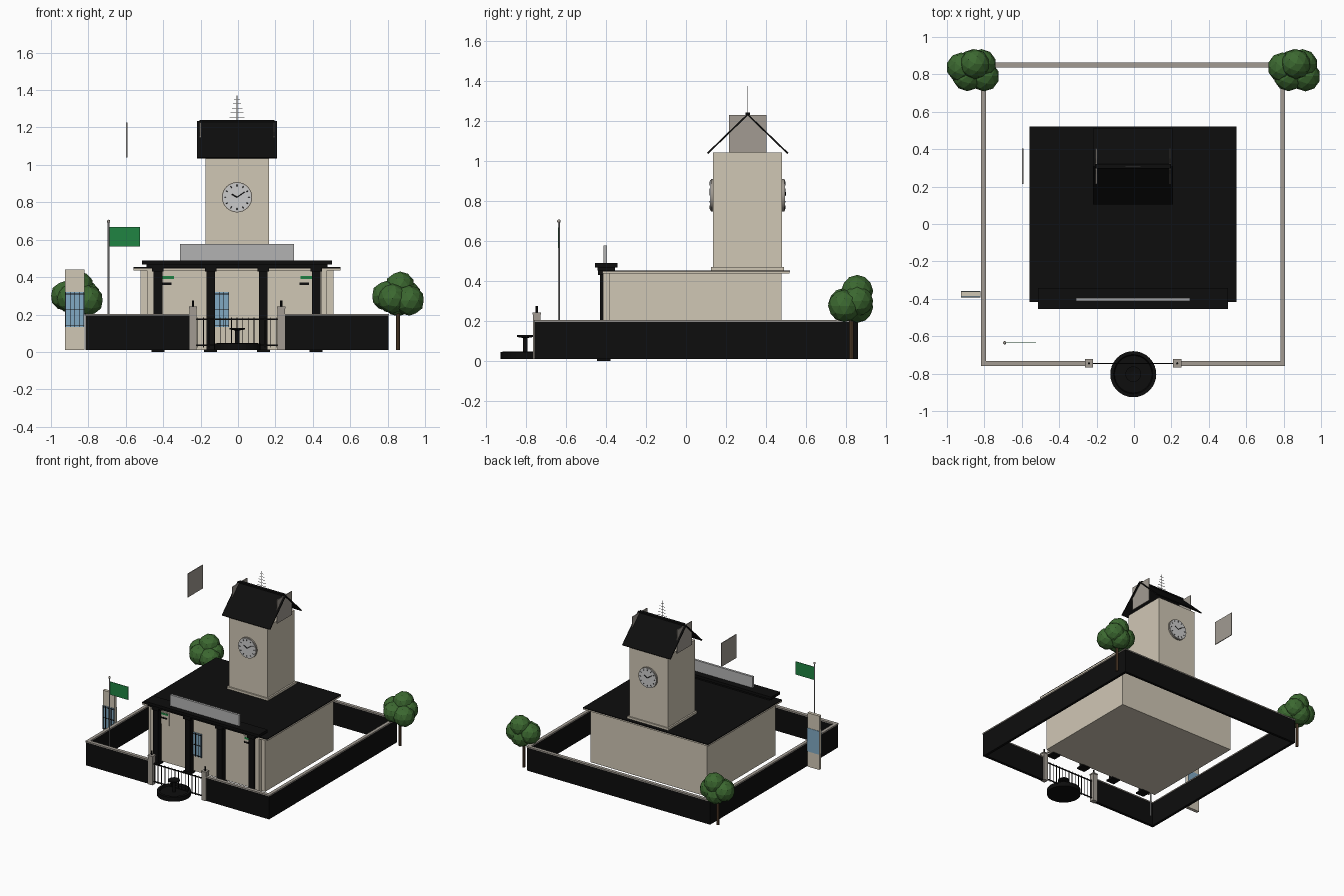
import bpy, math
from mathutils import Vector, Matrix

if "Cube" in bpy.data.objects:
    bpy.data.objects.remove(bpy.data.objects["Cube"])

CX = -0.005  # symmetry axis of the building


def mat(name, r, g, b):
    m = bpy.data.materials.new(name)
    m.diffuse_color = (r, g, b, 1)
    m.use_nodes = True
    m.node_tree.nodes["Principled BSDF"].inputs["Base Color"].default_value = m.diffuse_color
    return m


BEIGE = mat("beige", .63, .57, .46)
BLACK = mat("black", .004, .004, .004)
STONE = mat("stone", .36, .33, .29)
SILVER = mat("silver", .45, .45, .45)
WHITE = mat("white", .65, .66, .66)
GREEN = mat("green", .014, .23, .055)
LEAF = mat("leaf", .045, .14, .03)
BARK = mat("bark", .09, .05, .025)
GLASS = mat("glass", .22, .40, .55)


def finish(name, m):
    o = bpy.context.object
    o.name = name
    o.data.materials.append(m)
    return o


def box(name, x0, x1, y0, y1, z0, z1, m):
    bpy.ops.mesh.primitive_cube_add(size=1, location=((x0+x1)/2, (y0+y1)/2, (z0+z1)/2))
    o = finish(name, m)
    o.data.transform(Matrix.Diagonal((x1-x0, y1-y0, z1-z0, 1)))
    return o


def cyl(name, p0, p1, r, m, n=12):
    p0, p1 = Vector(p0), Vector(p1)
    d = p1 - p0
    bpy.ops.mesh.primitive_cylinder_add(vertices=n, radius=r, depth=d.length, location=(p0+p1)/2,
                                        rotation=d.to_track_quat('Z', 'Y').to_euler())
    o = finish(name, m)
    if n > 8:
        bpy.ops.object.shade_smooth_by_angle(angle=math.radians(35))
    return o


def lathe(name, profile, loc, m, n=32):
    verts, faces, k = [], [], len(profile)
    for i in range(n):
        a = 2*math.pi*i/n
        verts += [(r*math.cos(a), r*math.sin(a), z) for r, z in profile]
        j = (i+1) % n
        faces += [(i*k+s, j*k+s, j*k+s+1, i*k+s+1) for s in range(k-1)]
    faces += [[i*k for i in reversed(range(n))], [i*k+k-1 for i in range(n)]]
    me = bpy.data.meshes.new(name)
    me.from_pydata(verts, [], faces)
    me.materials.append(m)
    o = bpy.data.objects.new(name, me)
    o.location = loc
    bpy.context.collection.objects.link(o)
    return o


# perimeter wall with stone coping
def wall(x0, x1, y0, y1):
    box("perimeter_wall", x0, x1, y0, y1, .01, .195, BLACK)
    e = .003
    box("wall_coping", x0-e, x1+e, y0-e, y1+e, .195, .204, STONE)


for s in (-1, 1):
    a, b = sorted((CX+s*.79, CX+s*.81))
    wall(a, b, -.757, .86)
    a, b = sorted((CX+s*.25, CX+s*.79))
    wall(a, b, -.757, -.735)
    # gate post, cap and finial
    px = CX+s*.236
    box("gate_post", px-.019, px+.019, -.764, -.726, .01, .232, STONE)
    box("gate_post_cap", px-.022, px+.022, -.767, -.723, .232, .242, STONE)
    cyl("gate_post_finial", (px, -.745, .242), (px, -.745, .275), .006, BLACK, 8)
wall(CX-.79, CX+.79, .84, .86)

# iron gate
for z in (.035, .175):
    box("gate_rail", CX-.217, CX+.217, -.748, -.742, z-.004, z+.004, BLACK)
for i in range(15):
    x = CX-.21+i*.03
    box("gate_bar", x-.002, x+.002, -.747, -.743, .025, .185, BLACK)

# fountain
lathe("fountain", [(.123, .01), (.123, .045), (.105, .047), (.1, .035), (.012, .035),
                   (.012, .115), (.042, .12), (.042, .129), (.015, .125)], (-.004, -.803, 0), BLACK)

# main hall and flat roof
box("hall_body", CX-.515, CX+.515, -.385, .478, .01, .437, BEIGE)
box("roof_edge", CX-.553, CX+.553, -.417, .517, .436, .447, BEIGE)
box("roof_top", CX-.553, CX+.553, -.417, .52, .447, .453, BLACK)

# porch columns, corner pilasters and beam
for dx in (-.423, -.141, .141, .423):
    x = CX+dx
    box("column_base", x-.035, x+.035, -.445, -.377, 0, .012, BLACK)
    box("column", x-.023, x+.023, -.43, -.388, .012, .43, BLACK)
    box("column_capital", x-.031, x+.031, -.44, -.383, .43, .452, BLACK)
for s in (-1, 1):
    x = CX+s*.465
    box("pilaster", x-.017, x+.017, -.415, -.384, .01, .437, BEIGE)
    # wall notice boards
    x = CX+s*.37
    box("notice_board", x-.04, x+.04, -.392, -.384, .312, .412, BEIGE)
    box("notice_stripe", x-.032, x+.032, -.395, -.39, .39, .405, GREEN)
    x = CX-.375 if s < 0 else CX+.36
    box("notice_stripe", x-.025, x+.025, -.395, -.39, .358, .37, BLACK)
box("beam_lower", CX-.483, CX+.483, -.443, -.355, .452, .468, BLACK)
box("beam_upper", CX-.508, CX+.508, -.455, -.343, .468, .489, BLACK)
box("sign_board", CX-.305, CX+.305, -.413, -.395, .489, .577, SILVER)


# barred windows
def window(x, y0, y1):
    box("window_glass", x-.052, x+.052, y0, y1, .133, .32, GLASS)
    for i in range(5):
        bx = x-.048+i*.024
        box("window_bar", bx-.002, bx+.002, y0-.004, y0, .133, .32, BLACK)
    for z in (.14, .225, .31):
        box("window_rail", x-.052, x+.052, y0-.003, y0, z-.002, z+.002, BLACK)


window(-.1, -.391, -.38)
box("side_panel", -.925, -.82, -.387, -.362, .01, .44, BEIGE)
window(-.8725, -.39, -.359)

# clock tower
TY = .308
box("tower_plinth", CX-.182, CX+.182, .125, .49, .452, .47, BEIGE)
box("tower_body", CX-.17, CX+.17, .136, .48, .47, 1.04, BEIGE)


# clock faces, front and back
def clock(s):
    def p(r, deg, d):
        a = math.radians(deg)
        return (CX-s*r*math.sin(a), TY+s*(.172+d), .827+r*math.cos(a))
    cyl("clock_rim", p(0, 0, 0), p(0, 0, .012), .081, STONE, 32)
    cyl("clock_face", p(0, 0, .01), p(0, 0, .015), .076, WHITE, 32)
    for h in range(12):
        cyl("clock_tick", p(.058, h*30, .016), p(.068, h*30, .016), .002, BLACK, 4)
    cyl("hour_hand", p(0, 0, .016), p(.032, 300, .016), .003, BLACK, 4)
    cyl("minute_hand", p(0, 0, .016), p(.05, 55, .016), .002, BLACK, 4)


clock(-1)
clock(1)

# tower gable roof: thin folded sheet
sec = [(-.203, 1.04), (0, 1.236), (.203, 1.04), (.197, 1.034), (0, 1.225), (-.197, 1.034)]
vs = [(CX+x, TY+y, z) for x in (-.213, .213) for y, z in sec]
fs = [(i, (i+1) % 6, (i+1) % 6+6, i+6) for i in range(6)]
fs += [(0, 5, 4, 1), (1, 4, 3, 2), (6, 7, 10, 11), (7, 8, 9, 10)]
me = bpy.data.meshes.new("tower_roof")
me.from_pydata(vs, [], fs)
me.materials.append(BLACK)
bpy.context.collection.objects.link(bpy.data.objects.new("tower_roof", me))
box("roof_ridge", CX-.2, CX+.2, TY-.012, TY+.012, 1.229, 1.24, BLACK)
for x in (CX-.197, CX+.197, -.595):
    box("gable_panel", x-.003, x+.003, TY-.093, TY+.095, 1.04, 1.228, STONE)

# antenna
cyl("antenna_mast", (CX, TY, 1.23), (CX, TY, 1.372), .002, SILVER, 6)
for i in range(5):
    w, z = .04-i*.006, 1.255+i*.024
    cyl("antenna_rod", (CX-w, TY, z), (CX+w, TY, z), .0018, SILVER, 6)

# flag
cyl("flag_pole", (-.692, -.635, .01), (-.692, -.635, .695), .005, SILVER)
bpy.ops.mesh.primitive_uv_sphere_add(segments=12, ring_count=8, radius=.009, location=(-.692, -.635, .698))
finish("flag_pole_ball", STONE)
box("flag", -.69, -.525, -.637, -.633, .563, .667, GREEN)

# corner trees
blobs = [(.01, .03, .35, .08), (-.062, .012, .30, .08), (.06, -.035, .275, .081), (-.03, -.035, .285, .08),
         (.045, .03, .30, .08), (0, .03, .27, .08)]
for tx in (-.861, .856):
    cyl("tree_trunk", (tx, .825, .01), (tx, .825, .26), .011, BARK, 8)
    for x, y, z, r in blobs:
        bpy.ops.mesh.primitive_ico_sphere_add(subdivisions=2, radius=r, location=(tx+x, .825+y, z))
        finish("tree_foliage", LEAF)
